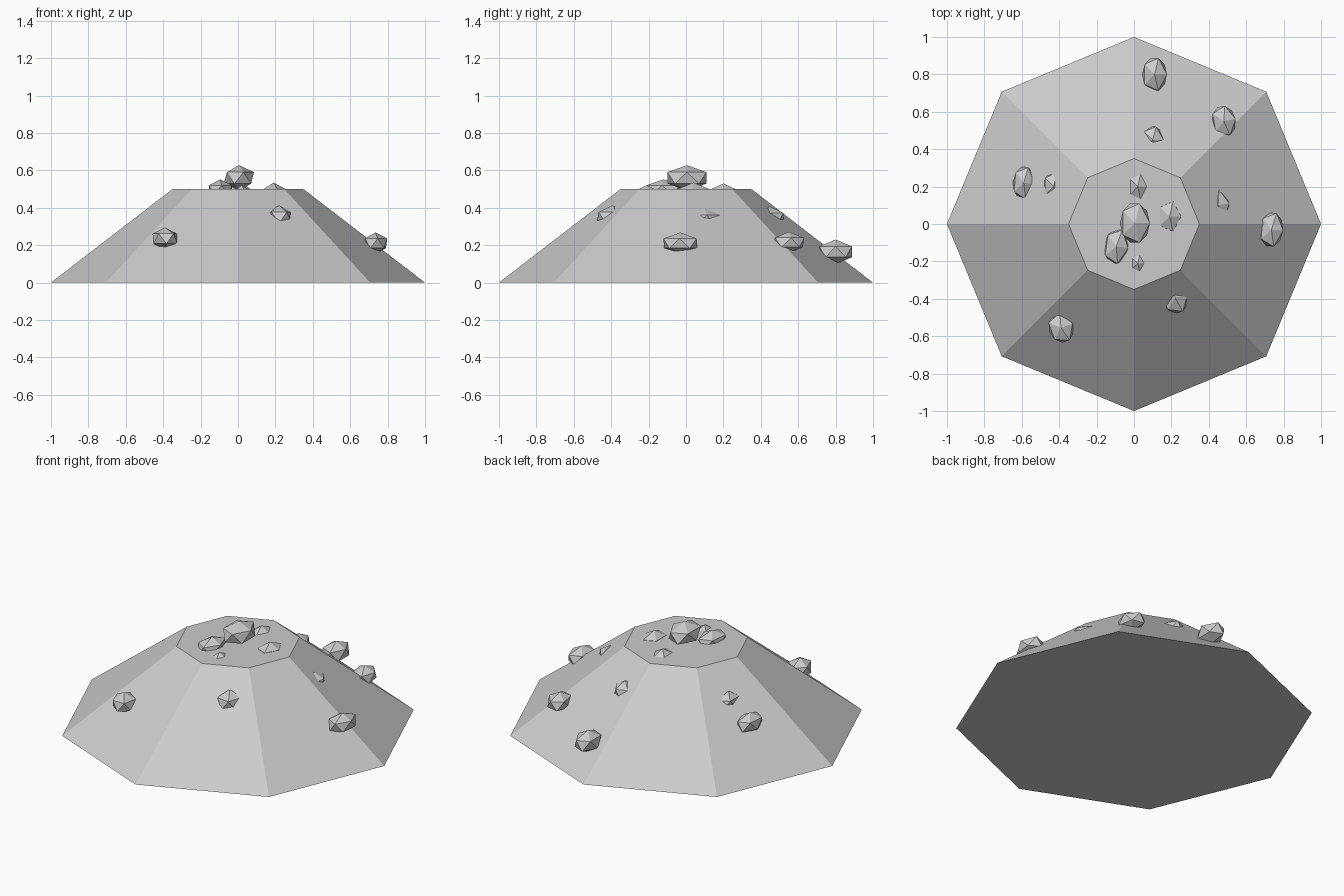
import bpy
from math import radians

# Eight-sided truncated mound
bpy.ops.mesh.primitive_cone_add(vertices=8, radius1=1.0, radius2=0.35, depth=0.5,
                                location=(0, 0, 0.25))
bpy.context.object.name = "mound"


def rock(name, loc, half, turn=0):
    """Low-poly stone: a stretched icosahedron; half = half-extents in x, y, z."""
    bpy.ops.mesh.primitive_ico_sphere_add(subdivisions=1, radius=1, location=loc)
    ob = bpy.context.object
    ob.name = name
    ob.scale = (half[0] / 0.894, half[1] / 0.85, half[2])
    ob.rotation_euler.z = radians(turn)


# Stones resting on the slopes
slope = [
    ((0.11, 0.80, 0.165), (0.066, 0.087, 0.065), 0),
    ((0.48, 0.55, 0.215), (0.064, 0.079, 0.057), 10),
    ((-0.59, 0.22, 0.245), (0.058, 0.084, 0.060), -5),
    ((0.735, -0.03, 0.21), (0.063, 0.089, 0.058), -5),
    ((-0.39, -0.555, 0.235), (0.066, 0.077, 0.060), 20),
]
# Mostly buried stones, only their tips show
buried = [
    ((0.22, -0.395, 0.348), (0.068, 0.080, 0.065), 15),
    ((0.10, 0.45, 0.345), (0.058, 0.070, 0.062), 0),
    ((-0.43, 0.20, 0.325), (0.055, 0.075, 0.062), 0),
    ((0.45, 0.10, 0.335), (0.060, 0.080, 0.062), 10),
]
# Stones on the flat top
top = [
    ((0.005, 0.005, 0.56), (0.080, 0.104, 0.068), 0),
    ((-0.095, -0.12, 0.495), (0.064, 0.090, 0.057), -8),
    ((0.02, 0.20, 0.468), (0.055, 0.075, 0.062), 0),
    ((0.19, 0.04, 0.475), (0.062, 0.080, 0.060), 0),
    ((0.02, -0.21, 0.462), (0.050, 0.065, 0.060), 0),
]
for group, rocks in (("slope_rock", slope), ("buried_rock", buried), ("top_rock", top)):
    for i, (loc, half, turn) in enumerate(rocks):
        rock(f"{group}_{i + 1}", loc, half, turn)
